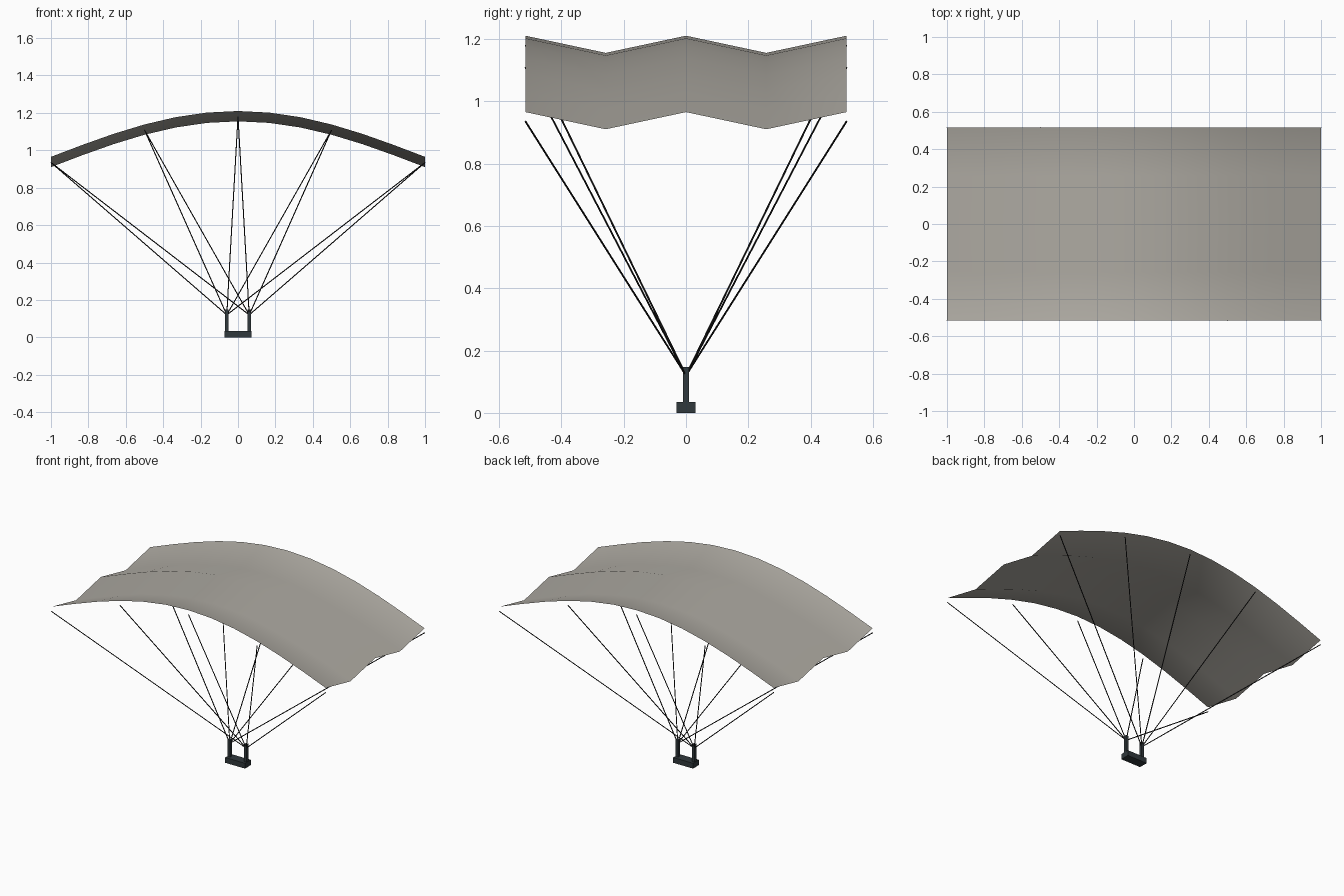
import bpy, bmesh
from math import cos, pi
from mathutils import Vector

if "Cube" in bpy.data.objects:
    bpy.data.objects.remove(bpy.data.objects["Cube"])


def material(name, rgb):
    m = bpy.data.materials.new(name)
    m.diffuse_color = (*rgb, 1)
    m.use_nodes = True
    m.node_tree.nodes["Principled BSDF"].inputs["Base Color"].default_value = m.diffuse_color
    return m


FABRIC = material("fabric", (0.42, 0.40, 0.36))
CORD = material("cord", (0.015, 0.015, 0.015))
FRAME = material("frame", (0.03, 0.04, 0.045))
HALF_DEPTH = 0.515
RISER_X = 0.06


def arch(x, base):
    return base + 0.245 * cos(x * pi / 2)


def box(name, center, size):
    bpy.ops.mesh.primitive_cube_add(size=1, location=center)
    o = bpy.context.object
    o.name = name
    o.scale = size
    bpy.ops.object.transform_apply(location=False, rotation=False, scale=True)
    o.data.materials.append(FRAME)


def cord(name, a, b, radius=0.003):
    a, b = Vector(a), Vector(b)
    d = b - a
    bpy.ops.mesh.primitive_cylinder_add(vertices=6, radius=radius, depth=d.length,
                                        location=(a + b) / 2)
    o = bpy.context.object
    o.name = name
    o.rotation_euler = d.to_track_quat('Z', 'Y').to_euler()
    o.data.materials.append(CORD)


# Canopy: thin sheet, arched across x and pleated along y
SEGMENTS = 12
bm = bmesh.new()
rows = []
for i in range(SEGMENTS + 1):
    x = -1 + 2 * i / SEGMENTS
    rows.append([bm.verts.new((x, HALF_DEPTH * (j / 2 - 1),
                               arch(x, 0.965) - 0.055 * (j % 2))) for j in range(5)])
for r0, r1 in zip(rows, rows[1:]):
    for j in range(4):
        bm.faces.new((r0[j], r1[j], r1[j + 1], r0[j + 1]))
mesh = bpy.data.meshes.new("canopy")
bm.to_mesh(mesh)
bm.free()
canopy = bpy.data.objects.new("canopy", mesh)
bpy.context.collection.objects.link(canopy)
mesh.materials.append(FABRIC)
for p in mesh.polygons:
    p.use_smooth = True

# Harness: crossbar with two upright risers
box("crossbar", (0, 0, 0.0175), (0.144, 0.06, 0.035))
for side, label in ((-1, "left"), (1, "right")):
    box(f"{label}_riser", (side * RISER_X, 0, 0.084), (0.02, 0.02, 0.128))

# Suspension cords: front edge to right riser, back edge to left riser
for side, label in ((-1, "front"), (1, "back")):
    for k in range(5):
        x = -1 + k / 2
        cord(f"{label}_cord_{k + 1}", (-side * RISER_X, 0, 0.12),
             (x, side * HALF_DEPTH, arch(x, 0.935)))
